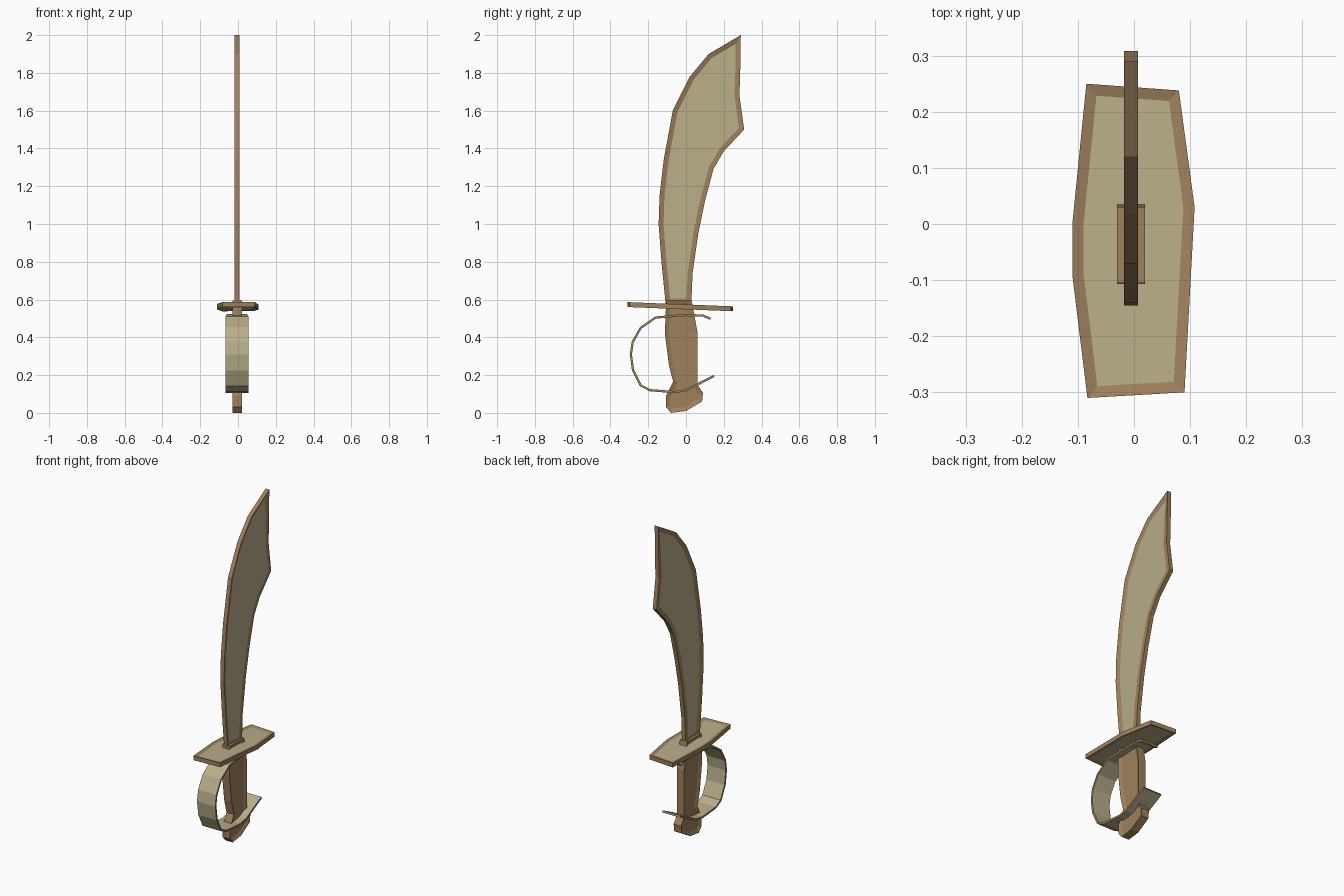
import bpy, bmesh
from mathutils import Vector

if "Cube" in bpy.data.objects:
    bpy.data.objects.remove(bpy.data.objects["Cube"])


def colour(name, rgb):
    m = bpy.data.materials.new(name)
    m.diffuse_color = (*rgb, 1)
    m.use_nodes = True
    m.node_tree.nodes["Principled BSDF"].inputs["Base Color"].default_value = m.diffuse_color
    return m


KHAKI = colour("pale khaki", (0.485, 0.425, 0.255))
BROWN = colour("worn brown", (0.345, 0.22, 0.108))


def finish(name, bm, mats):
    bmesh.ops.recalc_face_normals(bm, faces=bm.faces)
    me = bpy.data.meshes.new(name)
    bm.to_mesh(me)
    bm.free()
    for m in mats:
        me.materials.append(m)
    ob = bpy.data.objects.new(name, me)
    bpy.context.collection.objects.link(ob)
    return ob


def plate(name, pts, half, rims, inset, place, mats):
    """Outlined slab: rim of half-thickness rims[i], raised inset panel at half."""
    bm = bmesh.new()
    loops = {s: [bm.verts.new((u, v, s * r)) for (u, v), r in zip(pts, rims)] for s in (1, -1)}
    n = len(pts)
    for i in range(n):
        j = (i + 1) % n
        bm.faces.new((loops[1][i], loops[1][j], loops[-1][j], loops[-1][i]))
    for f in bm.faces:
        f.material_index = 1
    flat = {s: bm.faces.new(loops[s]) for s in (1, -1)}
    # cap faces are flattened for the inset, then the rim is thinned again
    for s in (1, -1):
        for v in loops[s]:
            v.co.z = s * half
    bm.normal_update()
    bmesh.ops.recalc_face_normals(bm, faces=bm.faces)
    for s, f in flat.items():
        ring = bmesh.ops.inset_region(bm, faces=[f], thickness=inset, use_even_offset=True)
        for g in ring["faces"]:
            g.material_index = 1
        f.material_index = 0
        for v, r in zip(loops[s], rims):
            v.co.z = s * r
    for v in bm.verts:
        v.co = Vector(place(*v.co))
    return finish(name, bm, mats)


def upright(u, v, w):
    return (w - 0.005, u, v)


# Curved blade: thin convex edge, blunt concave edge
thin = [(-0.108, 0.58), (-0.13, 0.80), (-0.145, 1.0), (-0.14, 1.15), (-0.118, 1.34),
        (-0.07, 1.60), (0.02, 1.78), (0.12, 1.90), (0.29, 2.0)]
blunt = [(0.288, 1.84), (0.283, 1.68), (0.308, 1.50), (0.20, 1.385), (0.145, 1.29),
         (0.10, 1.12), (0.065, 0.95), (0.035, 0.74), (0.028, 0.58)]
plate("blade", thin + blunt, 0.0125, [0.005] * 8 + [0.002] + [0.009] + [0.0125] * 8,
      0.026, upright, [KHAKI, BROWN])

# Grip with flared pommel, edges chamfered
grip = [(-0.105, 0.595), (-0.112, 0.42), (-0.09, 0.25), (-0.068, 0.165), (-0.105, 0.09),
        (-0.105, 0.03), (-0.08, 0.0), (0.0, 0.01), (0.085, 0.06), (0.09, 0.105),
        (0.06, 0.15), (0.06, 0.43), (0.03, 0.595)]
plate("grip", grip, 0.025, [0.016] * len(grip), 0.022, upright, [BROWN, BROWN])

# Slanted cross guard
guard = [(-0.085, 0.25), (0.08, 0.238), (0.108, 0.03), (0.09, -0.30),
         (-0.083, -0.31), (-0.11, -0.09), (-0.11, 0.0)]
plate("cross_guard", guard, 0.013, [0.008] * len(guard), 0.02,
      lambda u, v, w: (u, v, w + 0.561 - 0.04 * v), [KHAKI, BROWN])

# Knuckle bow: flat strip swept along a path, brown along its edges
path = [(0.13, 0.498), (0.09, 0.515), (0.0, 0.518), (-0.16, 0.505), (-0.24, 0.45),
        (-0.282, 0.375), (-0.292, 0.31), (-0.28, 0.225), (-0.24, 0.145), (-0.19, 0.12),
        (-0.06, 0.11), (0.0, 0.12), (0.148, 0.195)]
bm = bmesh.new()
rings = []
for i, p in enumerate(path):
    a, b = Vector(path[max(i - 1, 0)]), Vector(path[min(i + 1, len(path) - 1)])
    t = (b - a).normalized() * 0.006
    wide = 0.052 if i < 3 else 0.061
    ring = []
    for x, s in ((-wide, 1), (wide, 1), (wide, -1), (-wide, -1)):
        ring.append(bm.verts.new((x - 0.006, p[0] - t.y * s, p[1] + t.x * s)))
    rings.append(ring)
for r, q in zip(rings, rings[1:]):
    for k in range(4):
        f = bm.faces.new((r[k], r[(k + 1) % 4], q[(k + 1) % 4], q[k]))
        f.material_index = k % 2
for end in (rings[0], rings[-1]):
    bm.faces.new(end).material_index = 1
finish("knuckle_bow", bm, [KHAKI, BROWN])
